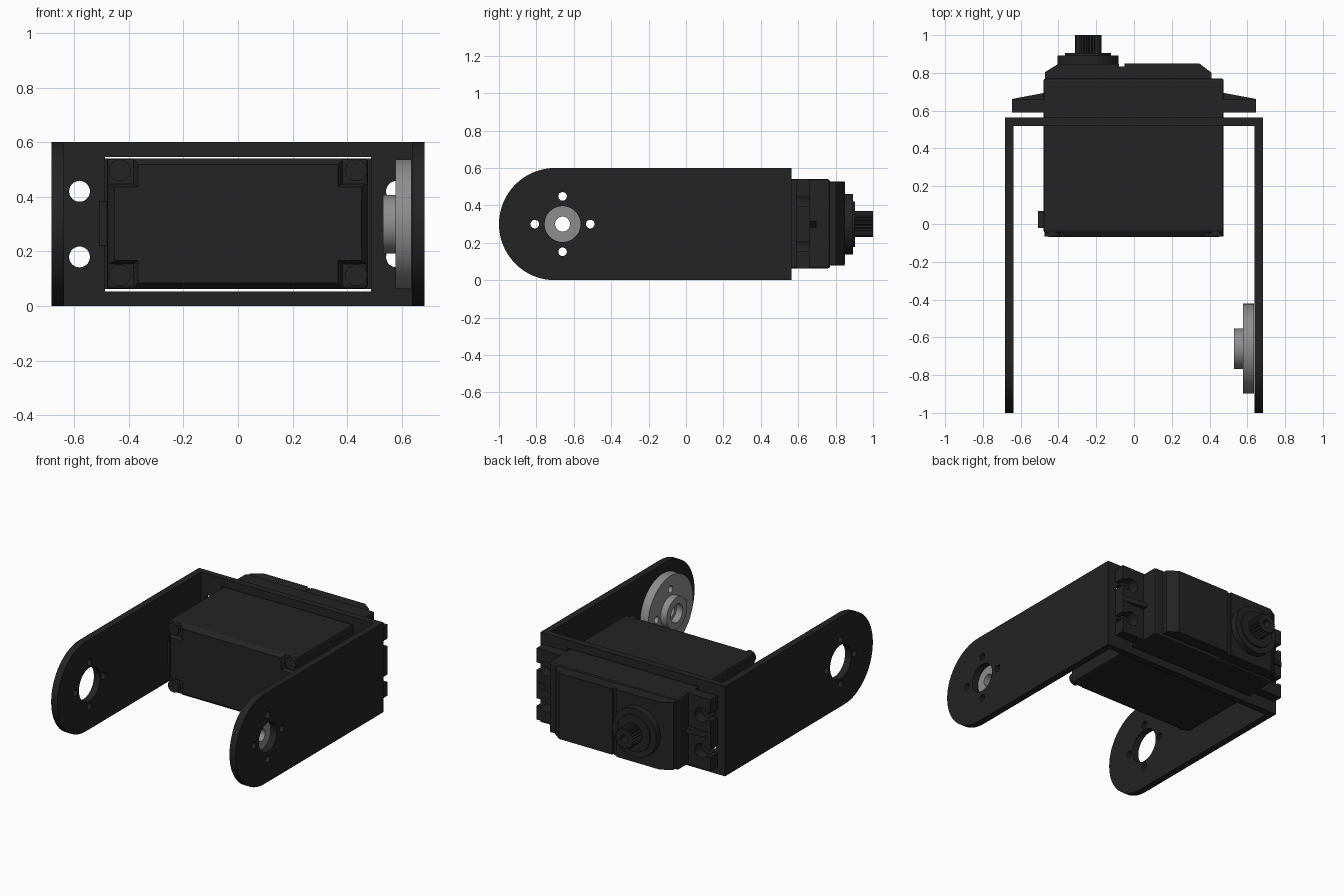
import bpy, bmesh, math
from mathutils import Vector

if "Cube" in bpy.data.objects:
    bpy.data.objects.remove(bpy.data.objects["Cube"])


def material(name, v):
    m = bpy.data.materials.new(name)
    m.diffuse_color = (v, v, v, 1)
    m.use_nodes = True
    m.node_tree.nodes["Principled BSDF"].inputs["Base Color"].default_value = m.diffuse_color
    return m


BLACK = material("matte black", 0.017)
GREY = material("metal grey", 0.27)


def prism(name, pts, axis, lo, hi, mat=BLACK):
    """Extrude a 2D outline along an axis; outline is in the other two axes, in order."""
    def place(p, t):
        c = list(p)
        c.insert("xyz".index(axis), t)
        return Vector(c)
    bm = bmesh.new()
    a = [bm.verts.new(place(p, lo)) for p in pts]
    b = [bm.verts.new(place(p, hi)) for p in pts]
    n = len(pts)
    bm.faces.new(a)
    bm.faces.new(b)
    for i in range(n):
        bm.faces.new((a[i], a[(i + 1) % n], b[(i + 1) % n], b[i]))
    bmesh.ops.recalc_face_normals(bm, faces=bm.faces)
    me = bpy.data.meshes.new(name)
    bm.to_mesh(me)
    bm.free()
    me.materials.append(mat)
    ob = bpy.data.objects.new(name, me)
    bpy.context.collection.objects.link(ob)
    return ob


def circle(c, r, n=48):
    return [(c[0] + r * math.cos(2 * math.pi * i / n),
             c[1] + r * math.sin(2 * math.pi * i / n)) for i in range(n)]


def rect(a0, a1, b0, b1):
    return [(a0, b0), (a1, b0), (a1, b1), (a0, b1)]


def cyl(name, axis, c, r, lo, hi, mat=BLACK, n=48):
    return prism(name, circle(c, r, n), axis, lo, hi, mat)


def activate(ob):
    bpy.ops.object.select_all(action='DESELECT')
    ob.select_set(True)
    bpy.context.view_layer.objects.active = ob


def boolean(ob, others, op='DIFFERENCE'):
    for o in others:
        o.hide_render = True
        activate(ob)
        m = ob.modifiers.new("bool", 'BOOLEAN')
        m.operation, m.object, m.solver = op, o, 'EXACT'
        bpy.ops.object.modifier_apply(modifier=m.name)
        bpy.data.objects.remove(o)
    return ob


def smooth(ob):
    activate(ob)
    bpy.ops.object.shade_smooth_by_angle(angle=math.radians(30))


PIVOT = (-0.66, 0.3)


def pivot_holes(x0, x1, r_mid):
    """Centre hole and four screw holes around the pivot."""
    cut = [cyl("cutter", 'x', PIVOT, r_mid, x0, x1)]
    for k in range(4):
        a = k * math.pi / 2
        c = (PIVOT[0] + 0.148 * math.cos(a), PIVOT[1] + 0.148 * math.sin(a))
        cut.append(cyl("cutter", 'x', c, 0.023, x0, x1, n=24))
    return cut


# U bracket: two round-ended arms and a back plate
arc = [(-0.7 - 0.3 * math.sin(math.pi * i / 32), 0.3 + 0.3 * math.cos(math.pi * i / 32))
       for i in range(33)]
outline = arc + [(0.563, 0), (0.563, 0.6)]
for side, x0, x1, r in (("right", 0.637, 0.683, 0.096), ("left", -0.683, -0.637, 0.112)):
    arm = prism(side + "_arm", outline, 'x', x0, x1)
    smooth(boolean(arm, pivot_holes(x0 - 0.05, x1 + 0.05, r)))
plate = prism("back_plate", rect(-0.637, 0.637, 0, 0.6), 'y', 0.52, 0.563)
cuts = [prism("cutter", rect(-0.486, 0.486, 0.054, 0.546), 'y', 0.4, 0.7)]
cuts += [cyl("cutter", 'y', (sx * 0.58, z), 0.038, 0.4, 0.7)
         for sx in (-1, 1) for z in (0.18, 0.42)]
smooth(boolean(plate, cuts))

# Metal horn on the right arm
horn = cyl("horn_disc", 'x', PIVOT, 0.238, 0.576, 0.635, GREY, 64)
smooth(boolean(horn, pivot_holes(0.5, 0.7, 0.04)))
hub = cyl("horn_hub", 'x', PIVOT, 0.107, 0.53, 0.576, GREY)
smooth(boolean(hub, [cyl("cutter", 'x', PIVOT, 0.062, 0.5, 0.6)]))

# Motor case
body = prism("motor_body", rect(-0.48, 0.475, 0.063, 0.54), 'y', -0.045, 0.77)
bev = body.modifiers.new("bevel", 'BEVEL')
bev.width, bev.segments = 0.012, 2
prism("cable_outlet", rect(-0.508, -0.47, 0.22, 0.385), 'y', -0.02, 0.07)

# Bottom cover with notched corners and four screws
X, Z, N = 0.475, 0.238, 0.09
quarter = [(X, Z - N), (X - N, Z - N), (X - N, Z)]
cross = (quarter + [(-x, z) for x, z in reversed(quarter)]
         + [(-x, -z) for x, z in quarter] + [(x, -z) for x, z in reversed(quarter)])
cover = prism("bottom_cover", [(x, z + 0.3) for x, z in cross], 'y', -0.068, -0.04)
for v in cover.data.vertices:
    if v.co.y < -0.06:
        v.co.x *= 0.95
        v.co.z = 0.302 + (v.co.z - 0.3) * 0.91
for sx in (-1, 1):
    for z in (0.113, 0.497):
        smooth(cyl("cover_screw", 'y', (sx * 0.433, z), 0.04, -0.066, -0.04, n=24))

# Mounting ears with open screw slots and a sloping rib
for s in (-1, 1):
    a, b = sorted((s * 0.46, s * 0.645))
    ear = prism("mounting_ear", rect(a, b, 0.063, 0.54), 'y', 0.59, 0.66)
    cuts = []
    for z in (0.18, 0.42):
        cuts.append(cyl("cutter", 'y', (s * 0.575, z), 0.048, 0.5, 0.8))
        a, b = sorted((s * 0.575, s * 0.7))
        cuts.append(prism("cutter", rect(a, b, z - 0.025, z + 0.025), 'y', 0.5, 0.8))
    smooth(boolean(ear, cuts))
    prism("ear_rib", [(s * 0.645, 0.65), (s * 0.645, 0.662), (s * 0.47, 0.695), (s * 0.47, 0.65)],
          'z', 0.283, 0.317)

# Gear cover: sloped plates either side of a narrow groove
prism("gear_cover", [(-0.08, 0.76), (-0.08, 0.848), (-0.4, 0.848), (-0.47, 0.805), (-0.47, 0.76)],
      'z', 0.078, 0.528)
prism("gear_cover_groove", rect(-0.08, -0.05, 0.76, 0.835), 'z', 0.078, 0.528)
prism("gear_cover_plate", [(-0.05, 0.76), (0.41, 0.76), (0.41, 0.802), (0.345, 0.85), (-0.05, 0.85)],
      'z', 0.085, 0.525)

# Output boss, collar and splined shaft
AXLE = (-0.243, 0.3)
smooth(cyl("output_boss", 'y', AXLE, 0.162, 0.84, 0.893, n=64))
smooth(cyl("output_collar", 'y', AXLE, 0.122, 0.89, 0.904))
teeth = [(AXLE[0] + r * math.cos(a), AXLE[1] + r * math.sin(a))
         for i in range(48)
         for r, a in [((0.07, 0.061)[i % 2], 2 * math.pi * i / 48)]]
shaft = prism("output_shaft", teeth, 'y', 0.9, 1.0)
boolean(shaft, [cyl("cutter", 'y', AXLE, 0.026, 0.93, 1.1, n=24)])
